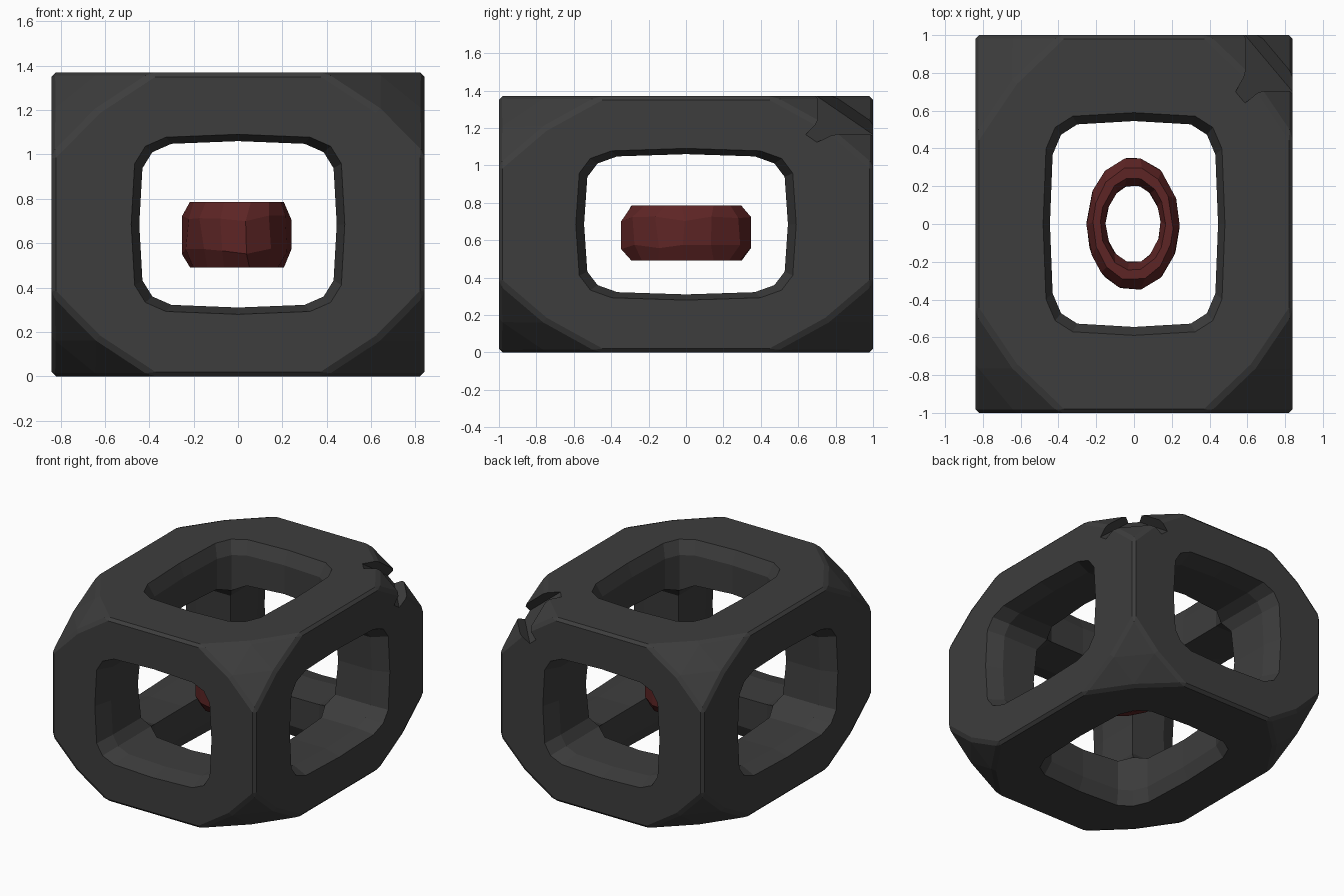
import bpy, bmesh, math, random
from mathutils import Vector

if "Cube" in bpy.data.objects:
    bpy.data.objects.remove(bpy.data.objects["Cube"])

random.seed(4)
HALF = Vector((0.84, 1.0, 0.685))      # half size of the cage
MID = Vector((0, 0, 0.685))            # centre of the cage
HOLE = Vector((0.445, 0.545, 0.375))   # half size of the window openings


def material(name, rgb):
    m = bpy.data.materials.new(name)
    m.diffuse_color = (*rgb, 1)
    m.use_nodes = True
    m.node_tree.nodes["Principled BSDF"].inputs["Base Color"].default_value = m.diffuse_color
    return m


def add_object(name, bm, mat=None):
    bmesh.ops.recalc_face_normals(bm, faces=bm.faces[:])
    me = bpy.data.meshes.new(name)
    bm.to_mesh(me)
    bm.free()
    ob = bpy.data.objects.new(name, me)
    bpy.context.collection.objects.link(ob)
    if mat:
        me.materials.append(mat)
    return ob


def corner_points(signs, patterns):
    """Points around one corner, repeated for x, y and z in turn."""
    pts = []
    for p in patterns:
        for k in range(3):
            q = p[k:] + p[:k]
            pts.append(MID + Vector([signs[i] * q[i] * HALF[i] for i in range(3)]))
    return pts


def hull(points):
    bm = bmesh.new()
    for p in points:
        bm.verts.new(p)
    bmesh.ops.remove_doubles(bm, verts=bm.verts[:], dist=0.0001)
    bmesh.ops.convex_hull(bm, input=bm.verts[:])
    bmesh.ops.dissolve_limit(bm, angle_limit=0.02, verts=bm.verts[:], edges=bm.edges[:])
    return bm


def loft(rings, closed=False):
    """Skin a list of point rings, with end caps or closed into a loop."""
    bm = bmesh.new()
    vs = [[bm.verts.new(p) for p in r] for r in rings]
    n = len(vs[0])
    for i in range(len(vs) if closed else len(vs) - 1):
        a, b = vs[i], vs[(i + 1) % len(vs)]
        for j in range(n):
            k = (j + 1) % n
            bm.faces.new((a[j], a[k], b[k], b[j]))
    if not closed:
        bm.faces.new(vs[0])
        bm.faces.new(vs[-1])
    return bm


def apply_modifier(ob, kind, **settings):
    m = ob.modifiers.new(kind.title(), kind)
    for k, v in settings.items():
        setattr(m, k, v)
    bpy.context.view_layer.objects.active = ob
    bpy.ops.object.modifier_apply(modifier=m.name)


def cut(ob, cutter):
    apply_modifier(ob, 'BOOLEAN', operation='DIFFERENCE', solver='EXACT', object=cutter)
    bpy.data.objects.remove(cutter)


def window_cutter(axis):
    """Rounded rectangular tunnel along an axis, flaring at both faces."""
    u, v = (axis + 1) % 3, (axis + 2) % 3
    rings = []
    for depth, size in ((-1.1, 1.14), (-0.86, 1.0), (0.86, 1.0), (1.1, 1.14)):
        ring = []
        for i in range(16):
            a = i * math.tau / 16
            c, s = math.cos(a), math.sin(a)
            p = Vector()
            p[axis] = depth * HALF[axis]
            p[u] = math.copysign(abs(c) ** 0.41, c) * HOLE[u] * size
            p[v] = math.copysign(abs(s) ** 0.41, s) * HOLE[v] * size
            ring.append(p + MID)
        rings.append(ring)
    return add_object("window_cutter", loft(rings))


charcoal = material("charcoal", (0.047, 0.047, 0.047))
dark_red = material("dark_red", (0.11, 0.018, 0.018))

# Cage block: a box with every corner cut away
points = []
for sx in (-1, 1):
    for sy in (-1, 1):
        for sz in (-1, 1):
            points += corner_points((sx, sy, sz), ((0.45, 1, 1), (1, 0.755, 0.755)))
cage = add_object("cage_frame", hull(points), charcoal)
apply_modifier(cage, 'BEVEL', width=0.02, segments=1, limit_method='ANGLE',
               angle_limit=math.radians(40))

# One chipped corner at the back, then windows through all three axes
cut(cage, add_object("chip_cutter", hull(
    corner_points((1, 1, 1), ((1.06, 0.64, 0.64), (1.4, 1.4, 1.4))))))
for axis in range(3):
    cut(cage, window_cutter(axis))

# Faceted oval ring floating in the centre
profile = ((1.0, -0.075), (1.0, 0.075), (0.86, 0.147), (0.70, 0.147),
           (0.59, 0.07), (0.59, -0.07), (0.70, -0.147), (0.86, -0.147))
rings = []
for i in range(14):
    ring = []
    for r, z in profile:
        a = (i + random.uniform(-0.2, 0.2)) * math.tau / 14
        ring.append((0.247 * r * math.cos(a) - 0.005, 0.352 * r * math.sin(a),
                     0.638 + z * (1 if abs(z) > 0.1 else random.uniform(0.8, 1.2))))
    rings.append(ring)
add_object("inner_ring", loft(rings, closed=True), dark_red)
